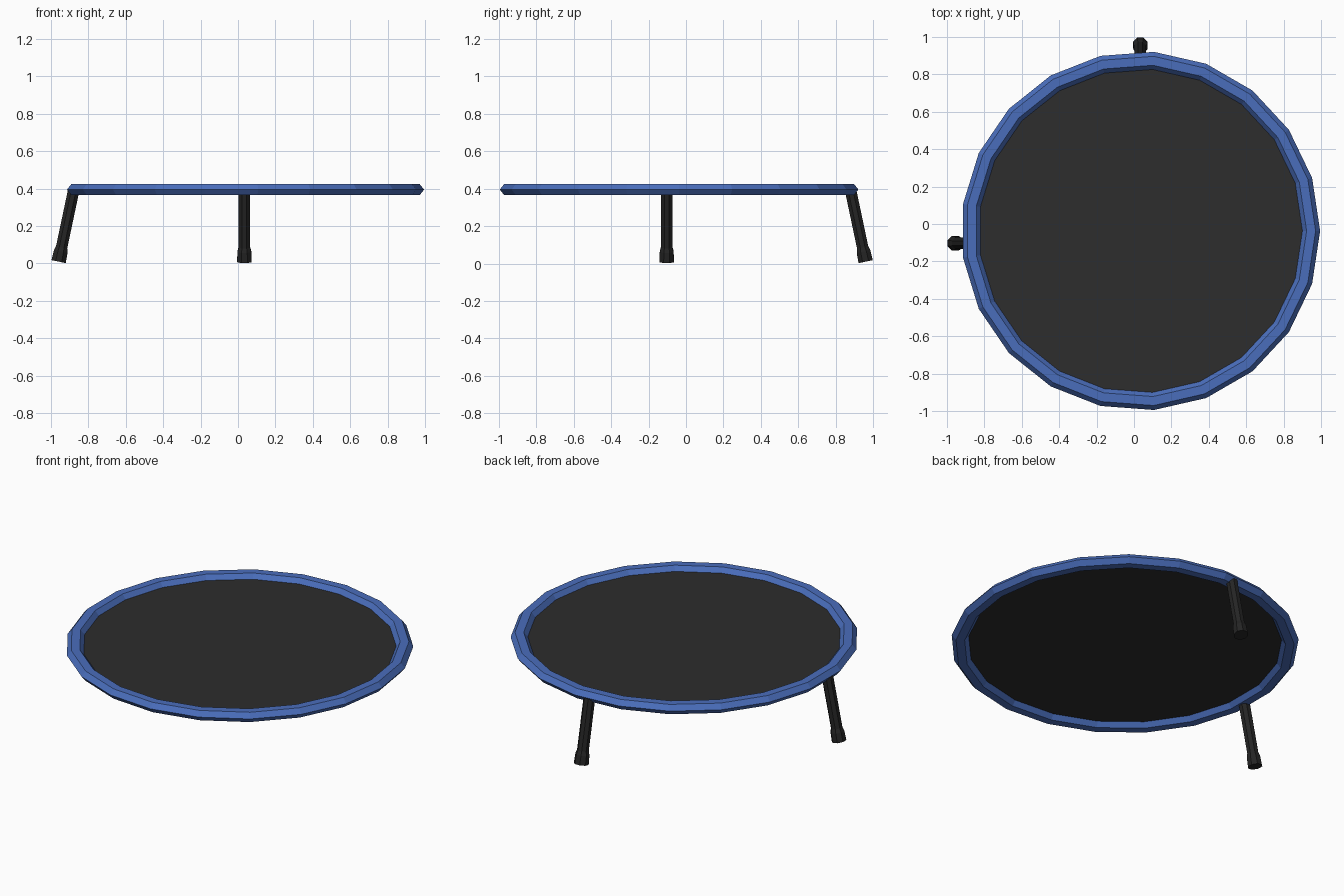
import bpy, bmesh, math
from mathutils import Vector

if "Cube" in bpy.data.objects:
    bpy.data.objects.remove(bpy.data.objects["Cube"])

CX, CY, Z = 0.035, -0.037, 0.395
SIDES = 21


def material(name, rgb):
    m = bpy.data.materials.new(name)
    m.diffuse_color = (*rgb, 1)
    m.use_nodes = True
    m.node_tree.nodes["Principled BSDF"].inputs["Base Color"].default_value = m.diffuse_color
    return m


blue = material("blue padding", (0.068, 0.155, 0.50))
mat_black = material("mat black", (0.026, 0.026, 0.026))
leg_black = material("leg black", (0.018, 0.018, 0.018))


def finish(bm, name, mat):
    bmesh.ops.recalc_face_normals(bm, faces=bm.faces)
    me = bpy.data.meshes.new(name)
    bm.to_mesh(me)
    bm.free()
    me.materials.append(mat)
    ob = bpy.data.objects.new(name, me)
    bpy.context.collection.objects.link(ob)
    return ob


def lathe(name, profile, sides, mat, closed=False, phase=0.0):
    """Revolve (radius, height) points around z; closed makes a ring, otherwise ends are capped."""
    bm = bmesh.new()
    loops = [[bm.verts.new((r * math.cos(phase + 2 * math.pi * i / sides),
                            r * math.sin(phase + 2 * math.pi * i / sides), h))
              for i in range(sides)] for r, h in profile]
    pairs = list(zip(loops, loops[1:])) + ([(loops[-1], loops[0])] if closed else [])
    for a, b in pairs:
        for i in range(sides):
            j = (i + 1) % sides
            bm.faces.new((a[i], a[j], b[j], b[i]))
    if not closed:
        bm.faces.new(loops[0])
        bm.faces.new(loops[-1])
    return finish(bm, name, mat)


# Padded rim with a flattened hexagonal cross-section
section = [(0.912 + 0.048 * math.cos(math.pi * k / 3),
            0.0345 * math.sin(math.pi * k / 3)) for k in range(6)]
rim = lathe("padded_rim", section, SIDES, blue, closed=True)
rim.location = (CX, CY, Z)

# Jumping mat
mat = lathe("jumping_mat", [(0.868, -0.002), (0.868, 0.002)], SIDES, mat_black)
mat.location = (CX, CY, Z)


# Splayed legs with rubber feet
def leg(name, bottom, top):
    b, t = Vector(bottom), Vector(top)
    length = (t - b).length
    profile = [(0.042, 0), (0.040, 0.055), (0.033, 0.078), (0.033, length)]
    ob = lathe(name, profile, 8, leg_black, phase=math.pi / 8)
    ob.location = b
    ob.rotation_mode = 'QUATERNION'
    ob.rotation_quaternion = (t - b).to_track_quat('Z', 'Y')


leg("left_leg", (-0.959, -0.103, 0.010), (-0.880, -0.103, 0.385))
leg("back_leg", (0.034, 0.959, 0.010), (0.034, 0.880, 0.385))
